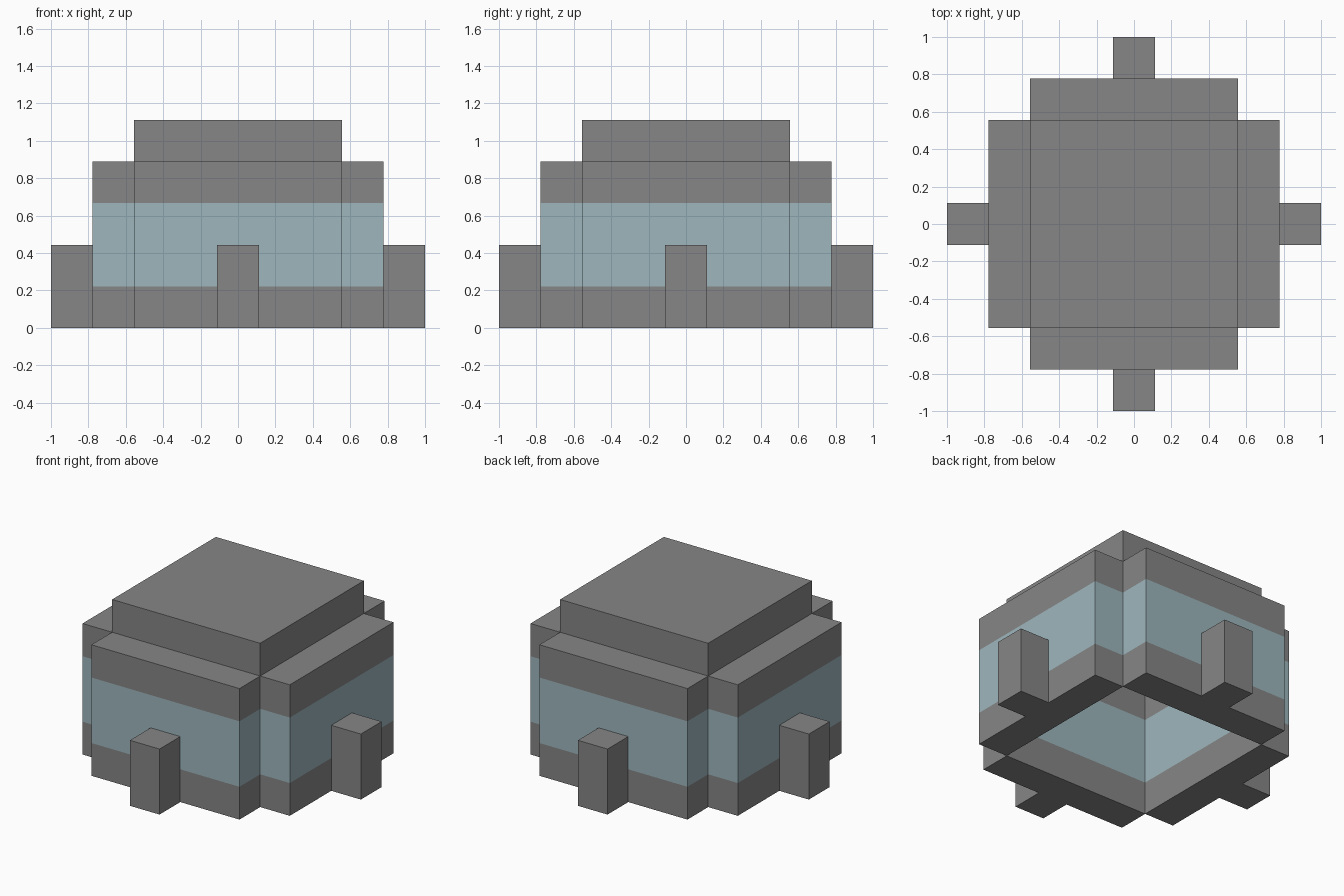
import bpy
import bmesh
import math
from mathutils import Matrix, Vector

U = 2 / 9  # one block unit

cube = bpy.data.objects.get("Cube")
if cube:
    bpy.data.objects.remove(cube, do_unlink=True)


def make_material(name, color):
    mat = bpy.data.materials.new(name)
    mat.use_nodes = True
    mat.diffuse_color = color
    mat.node_tree.nodes["Principled BSDF"].inputs["Base Color"].default_value = color
    return mat


grey = make_material("stone grey", (0.24, 0.24, 0.24, 1))
glass = make_material("pale blue glass", (0.34, 0.47, 0.51, 1))


def block(name, size, center, angle=0, band=None):
    """Box in block units, turned about z; band is the glass height range."""
    bm = bmesh.new()
    bmesh.ops.create_cube(bm, size=1)
    bm.transform(Matrix.Translation(Vector(center) * U)
                 @ Matrix.Diagonal((*[s * U for s in size], 1)))
    if band:
        for z in band:
            bmesh.ops.bisect_plane(bm, geom=bm.verts[:] + bm.edges[:] + bm.faces[:],
                                   plane_co=(0, 0, z * U), plane_no=(0, 0, 1))
        for face in bm.faces:
            if band[0] * U < face.calc_center_median().z < band[1] * U:
                face.material_index = 1
    bm.transform(Matrix.Rotation(angle, 4, "Z"))
    mesh = bpy.data.meshes.new(name)
    bm.to_mesh(mesh)
    bm.free()
    mesh.materials.append(grey)
    mesh.materials.append(glass)
    obj = bpy.data.objects.new(name, mesh)
    bpy.context.collection.objects.link(obj)
    return obj


# Four banded walls around an open-bottomed room, each with an outer foot
for i, side in enumerate(("front", "left", "back", "right")):
    turn = i * math.pi / 2
    block(side + "_wall", (5, 1, 4), (0, -3, 2), turn, band=(1, 3))
    block(side + "_foot", (1, 1, 2), (0, -4, 1), turn)

# Square roof slab closing the room
block("roof", (5, 5, 1), (0, 0, 4.5))
